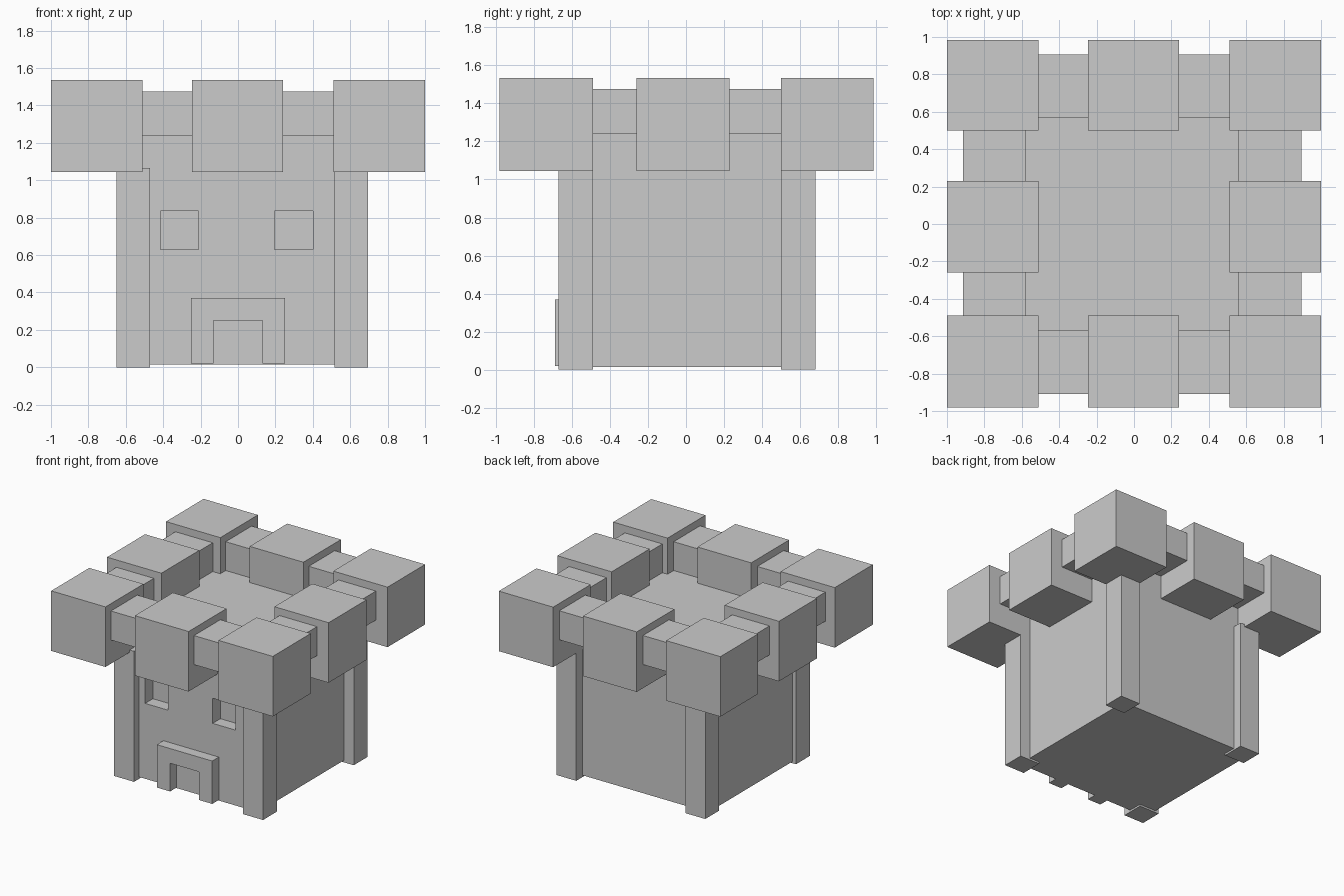
import bpy, bmesh

if "Cube" in bpy.data.objects:
    bpy.data.objects.remove(bpy.data.objects["Cube"])


def prism(name, profile, y0, y1):
    """Extrude an (x, z) outline from y0 to y1."""
    bm = bmesh.new()
    face = bm.faces.new([bm.verts.new((x, y0, z)) for x, z in profile])
    out = bmesh.ops.extrude_face_region(bm, geom=[face])
    for v in out["geom"]:
        if isinstance(v, bmesh.types.BMVert):
            v.co.y = y1
    bmesh.ops.recalc_face_normals(bm, faces=bm.faces)
    me = bpy.data.meshes.new(name)
    bm.to_mesh(me)
    bm.free()
    ob = bpy.data.objects.new(name, me)
    bpy.context.collection.objects.link(ob)
    return ob


def box(name, xs, ys, zs):
    (x0, x1), (z0, z1) = xs, zs
    return prism(name, [(x0, z0), (x1, z0), (x1, z1), (x0, z1)], *ys)


# Tower body
body = box("tower_body", (-0.62, 0.605), (-0.605, 0.60), (0.015, 1.24))

# Recessed windows on the front
for x0, x1 in ((-0.415, -0.21), (0.195, 0.40)):
    cutter = box("window_cutter", (x0, x1), (-0.8, -0.505), (0.63, 0.835))
    cutter.hide_render = True
    cutter.hide_viewport = True
    mod = body.modifiers.new("window", "BOOLEAN")
    mod.operation = "DIFFERENCE"
    mod.solver = "EXACT"
    mod.object = cutter

# Corner posts
for xs in ((-0.65, -0.47), (0.515, 0.695)):
    for ys in ((-0.67, -0.49), (0.50, 0.68)):
        box("corner_post", xs, ys, (0, 1.065))

# Door frame
prism("door_frame", [(-0.25, 0.02), (-0.13, 0.02), (-0.13, 0.25), (0.13, 0.25),
                     (0.13, 0.02), (0.25, 0.02), (0.25, 0.37), (-0.25, 0.37)],
      -0.69, -0.60)

# Battlement blocks: a 3 x 3 ring without the centre
cols = ((-1, -0.51), (-0.245, 0.24), (0.51, 1))
rows = ((-0.98, -0.49), (-0.26, 0.23), (0.50, 0.985))
for i, xs in enumerate(cols):
    for j, ys in enumerate(rows):
        if (i, j) != (1, 1):
            box("battlement", xs, ys, (1.045, 1.535))

# Lower parapet links in the gaps between battlements
link_z = (1.238, 1.475)
for k in range(2):
    gap_x = (cols[k][1], cols[k + 1][0])
    gap_y = (rows[k][1], rows[k + 1][0])
    for ys in ((-0.91, -0.57), (0.57, 0.905)):
        box("parapet_link", gap_x, ys, link_z)
    for xs in ((-0.915, -0.578), (0.557, 0.895)):
        box("parapet_link", xs, gap_y, link_z)
